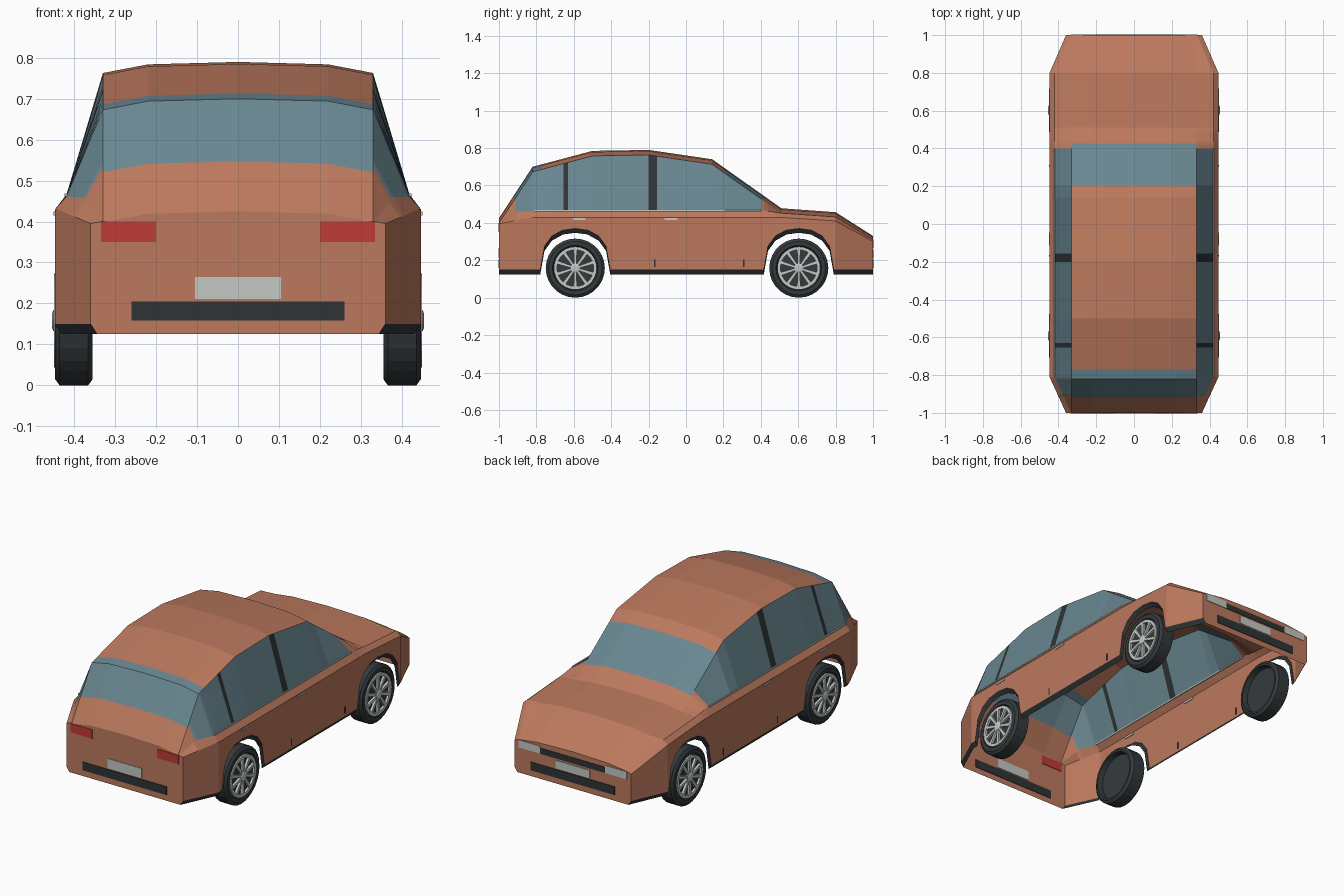
import bpy, bmesh, math
from mathutils import Matrix, Vector

if "Cube" in bpy.data.objects:
    bpy.data.objects.remove(bpy.data.objects["Cube"])


def material(name, r, g, b):
    m = bpy.data.materials.new(name)
    m.use_nodes = True
    m.diffuse_color = (r, g, b, 1)
    m.node_tree.nodes["Principled BSDF"].inputs["Base Color"].default_value = (r, g, b, 1)
    return m


PAINT = material("copper paint", 0.50, 0.19, 0.11)
GLASS = material("blue grey glass", 0.14, 0.24, 0.28)
DARK = material("dark trim", 0.028, 0.034, 0.036)
RED = material("red lamp", 0.52, 0.045, 0.038)
LIGHT = material("pale grey", 0.55, 0.59, 0.56)
TYRE = material("tyre rubber", 0.035, 0.042, 0.046)


def finish(bm, name, mats):
    mesh = bpy.data.meshes.new(name)
    bm.to_mesh(mesh)
    bm.free()
    for m in mats:
        mesh.materials.append(m)
    obj = bpy.data.objects.new(name, mesh)
    bpy.context.collection.objects.link(obj)
    return obj


def box(name, mat, x, y, z):
    """Box from (min, max) ranges."""
    bm = bmesh.new()
    ranges = (x, y, z)
    bmesh.ops.create_cube(bm, size=1)
    for v in bm.verts:
        v.co = Vector([(a + b) / 2 + c * (b - a) for c, (a, b) in zip(v.co, ranges)])
    return finish(bm, name, [mat])


def lerp(points, y):
    for (a, p), (b, q) in zip(points, points[1:]):
        if y <= b:
            return p + (q - p) * max(0, y - a) / (b - a)
    return points[-1][1]


# Long profiles of the body shell, as (y, value)
ROOF = [(-1, .425), (-.82, .70), (-.5, .785), (-.2, .79), (.14, .74), (.51, .478), (.8, .457), (1, .33)]
WIDTH = [(-1, .36), (-.81, .447), (.8, .447), (1, .36)]
SHOULDER = [(-1, .395), (-.82, .43), (.5, .43), (.8, .41), (1, .30)]
BELT = [(-1, .40), (-.9, .46), (.42, .465), (.51, .452), (.8, .432), (1, .31)]
ARCH = [(-.187, .125), (-.165, .25), (-.125, .305), (-.065, .338), (0, .347)]
ARCH += [(-y, z) for y, z in ARCH[-2::-1]]
AXLES = (-.592, .603)
PILLARS = [(-.655, -.63), (-.20, -.155)]
SCREENS = [(-.92, -.77), (.205, .425)]
SIDE_GLASS = (-.91, .40)

BOTTOM = [(-1, .125)] + [(a + y, z) for a in AXLES for y, z in ARCH] + [(1, .125)]
stations = {y for prof in (ROOF, WIDTH, SHOULDER, BELT, BOTTOM) for y, _ in prof}
stations |= {y for pair in PILLARS + SCREENS + [SIDE_GLASS] for y in pair}
stations = sorted(stations)


def section(y):
    """Half section from sill to roof centre, mirrored to the other side."""
    w, top, low = lerp(WIDTH, y), lerp(ROOF, y), lerp(BOTTOM, y)
    drop = .027 if y < .5 else .02
    half = [(w - .016, low), (w, low + .025), (w, lerp(SHOULDER, y)),
            (w - .027, lerp(BELT, y)), (.33, top - drop), (.22, top - .006), (0, top)]
    return half + [(-x, z) for x, z in half[-2::-1]]


def inside(y, pair):
    return pair[0] < y < pair[1]


def body_material(row, y):
    row = min(row, 11 - row)
    if row == 0:
        return 2
    if row == 3 and inside(y, SIDE_GLASS):
        return 2 if any(inside(y, p) for p in PILLARS) else 1
    if row >= 4 and any(inside(y, s) for s in SCREENS):
        return 1
    return 0


# Open-bottomed body shell
bm = bmesh.new()
rings = [[bm.verts.new((x, y, z)) for x, z in section(y)] for y in stations]
for ya, yb, a, b in zip(stations, stations[1:], rings, rings[1:]):
    for i in range(len(a) - 1):
        f = bm.faces.new((a[i], b[i], b[i + 1], a[i + 1]))
        f.material_index = body_material(i, (ya + yb) / 2)
bm.faces.new(rings[0])
bm.faces.new(rings[-1][::-1])
bmesh.ops.recalc_face_normals(bm, faces=bm.faces[:])
finish(bm, "body_shell", [PAINT, GLASS, DARK])

# Front and rear details
for end, y in (("rear", -1), ("front", 1)):
    span = (y - .003, y + .003)
    box(end + "_bumper_strip", DARK, (-.26, .26), span, (.158, .205))
    box(end + "_plate", LIGHT, (-.105, .105), span, (.211, .265 if y < 0 else .255))
box("front_grille", DARK, (-.2, .2), (.997, 1.003), (.266, .298))

for side, s in (("left", 1), ("right", -1)):
    def xs(a, b):
        return tuple(sorted((a * s, b * s)))
    box(side + "_tail_lamp", RED, xs(.2, .335), (-1.003, -.997), (.35, .40))
    box(side + "_headlamp", LIGHT, xs(.2, .335), (.997, 1.003), (.266, .308))
    box(side + "_belt_trim", LIGHT, xs(.417, .424), (-.81, .40), (.461, .468))
    for part, y in (("rear", -.57), ("front", -.08)):
        box(f"{side}_{part}_handle", LIGHT, xs(.443, .451), (y - .034, y + .034), (.415, .425))
    for part, y in (("rear", -.168), ("front", .308)):
        box(f"{side}_{part}_door_gap", DARK, xs(.444, .449), (y - .004, y + .004), (.165, .203))


def spin(bm, profile, count=28):
    """Revolve (x, radius) points around the x axis."""
    verts = [bm.verts.new((x, r, 0)) for x, r in profile]
    edges = [bm.edges.new(p) for p in zip(verts, verts[1:])]
    bmesh.ops.spin(bm, geom=verts + edges, cent=(0, 0, 0), axis=(1, 0, 0),
                   angle=math.tau, steps=count, use_merge=True)
    bmesh.ops.remove_doubles(bm, verts=bm.verts[:], dist=.0002)
    bmesh.ops.recalc_face_normals(bm, faces=bm.faces[:])


def place(obj, s, y):
    obj.location = (0, y, .158)
    obj.rotation_euler = (0, 0, 0 if s > 0 else math.pi)


TYRE_PROFILE = [(.437, 0), (.437, .116), (.447, .122), (.447, .143), (.436, .158),
                (.366, .158), (.355, .143), (.355, .132), (.385, .126), (.385, 0)]
RIM_PROFILE = [(.436, .115), (.449, .115), (.449, .098), (.436, .098)]
HUB_PROFILE = [(.436, .026), (.451, .026), (.455, .016), (.455, 0)]

# Wheels with spoked rims
for side, s in (("left", 1), ("right", -1)):
    for part, y in zip(("rear", "front"), AXLES):
        bm = bmesh.new()
        spin(bm, TYRE_PROFILE)
        tyre = finish(bm, f"{side}_{part}_tyre", [TYRE])
        place(tyre, s, y)
        bm = bmesh.new()
        spin(bm, RIM_PROFILE)
        spin(bm, HUB_PROFILE)
        for k in range(10):
            spoke = bmesh.ops.create_cube(bm, size=1)["verts"]
            for v in spoke:
                v.co = (.443 + v.co.x * .014, v.co.y * (.015 + .006 * v.co.z), .06 + v.co.z * .085)
            bmesh.ops.rotate(bm, verts=spoke, cent=(0, 0, 0),
                             matrix=Matrix.Rotation(math.tau * k / 10, 3, "X"))
        rim = finish(bm, f"{side}_{part}_rim", [LIGHT])
        place(rim, s, y)
